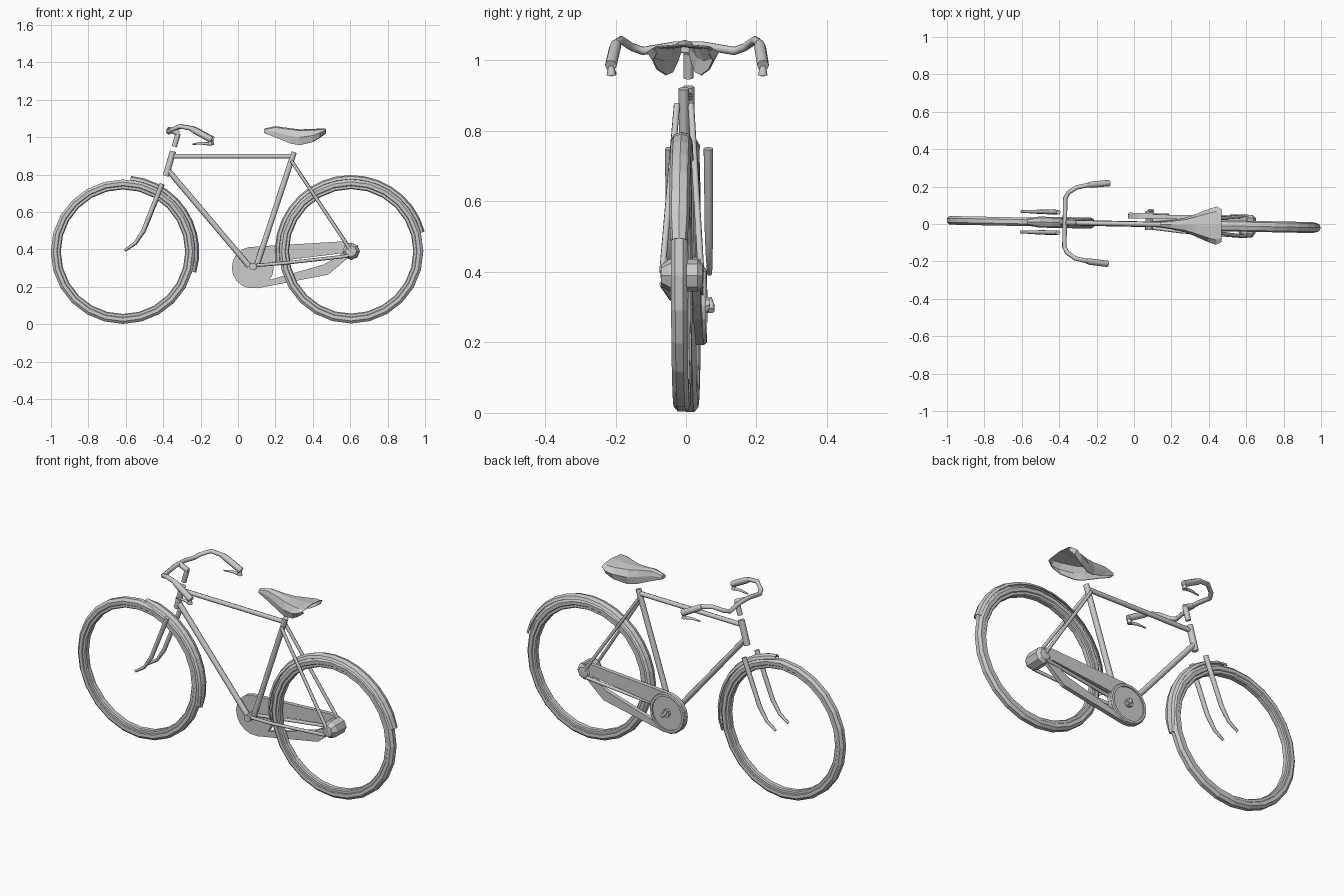
import bpy, bmesh
from math import sin, cos, pi, radians

if "Cube" in bpy.data.objects:
    bpy.data.objects.remove(bpy.data.objects["Cube"])

YAW = -0.02  # the whole bicycle sits turned slightly about z
FRONT, REAR = (-0.615, 0.388), (0.605, 0.39)


def add(name, bm, thickness=0):
    bmesh.ops.recalc_face_normals(bm, faces=bm.faces)
    me = bpy.data.meshes.new(name)
    bm.to_mesh(me)
    bm.free()
    ob = bpy.data.objects.new(name, me)
    ob.rotation_euler.z = YAW
    bpy.context.collection.objects.link(ob)
    if thickness:
        m = ob.modifiers.new("thickness", 'SOLIDIFY')
        m.thickness = thickness
        m.offset = 0
    return ob


def tube(name, pts, r, radii=None):
    cu = bpy.data.curves.new(name, 'CURVE')
    cu.dimensions = '3D'
    cu.bevel_depth = r
    cu.bevel_resolution = 2
    cu.use_fill_caps = True
    sp = cu.splines.new('POLY')
    sp.points.add(len(pts) - 1)
    for i, p in enumerate(pts):
        sp.points[i].co = (*p, 1)
        sp.points[i].radius = radii[i] if radii else 1
    ob = bpy.data.objects.new(name, cu)
    ob.rotation_euler.z = YAW
    bpy.context.collection.objects.link(ob)
    bpy.ops.object.select_all(action='DESELECT')
    ob.select_set(True)
    bpy.context.view_layer.objects.active = ob
    bpy.ops.object.convert(target='MESH')


def grid(bm, rows, close_rows=False, close_cols=False):
    """Skin a list of equally long point rows with quads."""
    vs = [[bm.verts.new(p) for p in row] for row in rows]
    n, m = len(vs), len(vs[0])
    for i in range(n if close_rows else n - 1):
        for j in range(m if close_cols else m - 1):
            a, b = vs[i], vs[(i + 1) % n]
            bm.faces.new((a[j], a[(j + 1) % m], b[(j + 1) % m], b[j]))
    return vs


def sweep(name, centre, profile, a0=None, a1=None, n=24, thickness=0, taper=0):
    """Turn an (r, y) profile about a y axis: full ring, or an arc in degrees."""
    full = a0 is None
    rows = []
    for i in range(n if full else n + 1):
        a = 2 * pi * i / n if full else radians(a0 + (a1 - a0) * i / n)
        k = 1 - taper if not full and i in (0, n) else 1
        rows.append([(centre[0] + r * cos(a), y * k, centre[1] + r * sin(a))
                     for r, y in profile])
    bm = bmesh.new()
    grid(bm, rows, full, full)
    add(name, bm, thickness)


def slab(name, pts, y0, y1):
    """Extrude an (x, z) outline along y."""
    bm = bmesh.new()
    vs = grid(bm, [[(x, y, z) for x, z in pts] for y in (y0, y1)], close_cols=True)
    for ring in vs:
        bm.faces.new(ring)
    add(name, bm)


def circle(c, r, n):
    return [(c[0] + r * cos(2 * pi * i / n), c[1] + r * sin(2 * pi * i / n))
            for i in range(n)]


# wheels: tyre and rim as rings, no spokes
half = [(0.348, 0.015), (0.354, 0.022), (0.372, 0.023), (0.386, 0.011)]
tyre = half + [(r, -y) for r, y in reversed(half)]
rim = [(0.333, -0.012), (0.338, -0.018), (0.352, -0.018),
       (0.352, 0.018), (0.338, 0.018), (0.333, 0.012)]
for side, c in (("front", FRONT), ("rear", REAR)):
    sweep(side + "_tyre", c, tyre)
    sweep(side + "_rim", c, rim)

# mudguards
guard = [(0.385, -0.028), (0.399, -0.021), (0.406, 0), (0.399, 0.021), (0.385, 0.028)]
sweep("front_mudguard", FRONT, guard, -16, 84, 10, 0.003, 0.5)
sweep("rear_mudguard", REAR, guard, 15, 188, 16, 0.003, 0.2)

# frame tubes
tube("head_tube", [(-0.385, 0, 0.793), (-0.348, 0, 0.925)], 0.017)
tube("top_tube", [(-0.355, 0, 0.898), (0.29, 0, 0.898)], 0.013)
tube("down_tube", [(-0.375, 0, 0.825), (0.06, 0, 0.31)], 0.015)
tube("seat_tube", [(0.3, 0, 0.92), (0.1, 0, 0.315)], 0.015)
slab("bottom_bracket", circle((0.08, 0.308), 0.02, 10), -0.03, 0.04)

# paired stays and fork blades
for s, side in ((1, "left"), (-1, "right")):
    tube(side + "_seat_stay", [(0.285, s * 0.02, 0.875), (0.6, s * 0.055, 0.4)], 0.009)
    tube(side + "_chain_stay", [(0.1, s * 0.02, 0.315), (0.25, s * 0.036, 0.327),
                                (0.59, s * 0.055, 0.365)], 0.009)
    tube(side + "_fork_blade", [(-0.405, s * 0.055, 0.75), (-0.505, s * 0.055, 0.5),
                                (-0.55, s * 0.055, 0.432), (-0.605, s * 0.055, 0.395)],
         0.013, [1, 0.9, 0.7, 0.55])

# rear hub, bulging in the middle
sweep("rear_hub", REAR, [(0.001, -0.06), (0.03, -0.058), (0.046, -0.035),
                         (0.046, 0.045), (0.03, 0.06), (0.001, 0.062)], n=8)

# chain case: round front, upper and lower arms, raised lip and crank boss
CR = (0.078, 0.303)
slab("chain_case_disc", circle(CR, 0.112, 18), 0.03, 0.053)
sweep("chain_case_lip", CR, [(0.093, 0.05), (0.093, 0.06), (0.106, 0.06), (0.112, 0.05)], n=18)
slab("chain_case_upper_arm", [(0.09, 0.415), (0.56, 0.443), (0.61, 0.43),
                              (0.61, 0.375), (0.56, 0.38), (0.15, 0.33)], 0.03, 0.053)
slab("chain_case_lower_arm", [(0.1, 0.192), (0.48, 0.265), (0.535, 0.31), (0.61, 0.375),
                              (0.56, 0.38), (0.46, 0.32), (0.16, 0.235)], 0.03, 0.053)
slab("crank_boss", circle((0.08, 0.305), 0.022, 8), 0.05, 0.068)
tube("crank_stub", [(0.075, 0.066, 0.325), (0.08, 0.074, 0.305), (0.1, 0.074, 0.29)], 0.009)

# stem
tube("stem", [(-0.341, 0, 0.95), (-0.32, 0, 1.02)], 0.014)
tube("stem_extension", [(-0.315, 0, 1.018), (-0.37, 0, 1.043)], 0.014)

# handlebar, grips and levers
bar = [(-0.37, 0.04, 1.042), (-0.37, 0.13, 1.027), (-0.355, 0.16, 1.038),
       (-0.31, 0.19, 1.058), (-0.25, 0.203, 1.048), (-0.14, 0.215, 0.988)]
tube("handlebar", [(x, -y, z) for x, y, z in reversed(bar)] + bar, 0.012)
for s, side in ((1, "left"), (-1, "right")):
    tube(side + "_grip", [(-0.25, s * 0.203, 1.048), (-0.23, s * 0.206, 1.037),
                          (-0.137, s * 0.216, 0.986)], 0.017, [0.8, 1, 1])
    tube(side + "_brake_lever", [(-0.24, s * 0.205, 0.963), (-0.19, s * 0.21, 0.968),
                                 (-0.145, s * 0.215, 0.963)], 0.009, [0.4, 0.8, 1])
    tube(side + "_lever_clamp", [(-0.145, s * 0.215, 0.985), (-0.145, s * 0.215, 0.958)],
         0.011, [0.8, 1.2])

# saddle: open-bottomed shell lofted along x (x, half width, top z, flap z)
rows = []
for x, w, t, b in ((0.142, 0.014, 1.045, 1.022), (0.2, 0.022, 1.057, 1.0),
                   (0.28, 0.038, 1.046, 0.967), (0.33, 0.058, 1.04, 0.958),
                   (0.4, 0.087, 1.042, 0.975), (0.44, 0.1, 1.045, 1.0),
                   (0.468, 0.085, 1.045, 1.022)):
    hs = [(w * 0.85, b), (w, b + (t - b) * 0.5), (w * 0.75, t - 0.006)]
    rows.append([(x, y, z) for y, z in hs] + [(x, 0, t)]
                + [(x, -y, z) for y, z in reversed(hs)])
bm = bmesh.new()
vs = grid(bm, rows)
bm.faces.new(vs[0])
add("saddle", bm, 0.004)
